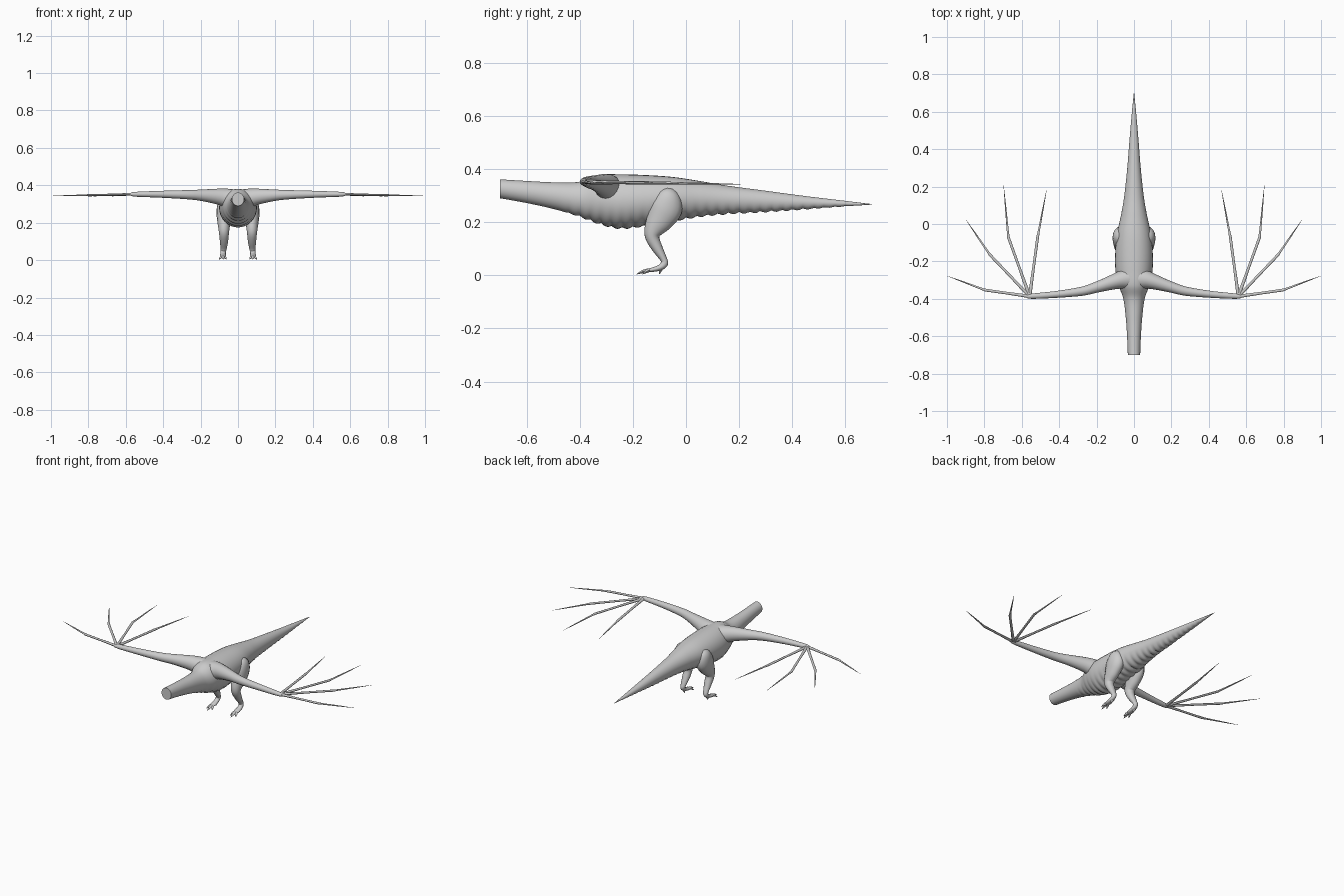
import bpy, bmesh, math
from mathutils import Vector

if "Cube" in bpy.data.objects:
    bpy.data.objects.remove(bpy.data.objects["Cube"], do_unlink=True)

grey = bpy.data.materials.new("pale grey")
grey.use_nodes = True
colour = (0.6, 0.6, 0.6, 1)
grey.diffuse_color = colour
grey.node_tree.nodes["Principled BSDF"].inputs["Base Color"].default_value = colour


def smooth_path(stations, steps):
    """Catmull-Rom through stations of equal length tuples."""
    p = [stations[0]] + list(stations) + [stations[-1]]
    out = []
    for i in range(1, len(p) - 2):
        for s in range(steps):
            t = s / steps
            out.append([0.5 * (2 * b + (c - a) * t + (2 * a - 5 * b + 4 * c - d) * t * t
                               + (3 * b - a - 3 * c + d) * t ** 3)
                        for a, b, c, d in zip(*p[i - 1:i + 3])])
    out.append(list(stations[-1]))
    return out


def make_object(name, rings):
    """Skin a list of point rings, cap both ends, shade smooth."""
    bm = bmesh.new()
    loops = [[bm.verts.new(p) for p in ring] for ring in rings]
    n = len(loops[0])
    for a, b in zip(loops, loops[1:]):
        for i in range(n):
            j = (i + 1) % n
            bm.faces.new((a[i], a[j], b[j], b[i]))
    bm.faces.new(loops[0])
    bm.faces.new(loops[-1])
    bmesh.ops.recalc_face_normals(bm, faces=bm.faces)
    mesh = bpy.data.meshes.new(name)
    bm.to_mesh(mesh)
    bm.free()
    mesh.materials.append(grey)
    obj = bpy.data.objects.new(name, mesh)
    bpy.context.collection.objects.link(obj)
    bpy.ops.object.select_all(action="DESELECT")
    obj.select_set(True)
    bpy.context.view_layer.objects.active = obj
    bpy.ops.object.shade_smooth_by_angle(angle=math.radians(50))
    return obj


def tube(name, stations, axis, sides=12, steps=4):
    """Stations are x, y, z, radius along axis, radius across it."""
    rows = smooth_path(stations, steps)
    pts = [Vector(r[:3]) for r in rows]
    rings = []
    for k, r in enumerate(rows):
        tangent = (pts[min(k + 1, len(pts) - 1)] - pts[max(k - 1, 0)]).normalized()
        u = (axis - tangent * axis.dot(tangent)).normalized()
        v = tangent.cross(u)
        rings.append([pts[k] + u * (r[3] * math.cos(a)) + v * (r[4] * math.sin(a))
                      for a in (2 * math.pi * i / sides for i in range(sides))])
    return make_object(name, rings)


# Body from open-cut neck to tail tip: y, top, bottom, half width
profile = [(-.7, .361, .29, .033), (-.6, .355, .272, .037), (-.5, .35, .25, .044),
           (-.4, .352, .222, .057), (-.33, .378, .196, .082), (-.25, .38, .178, .099),
           (-.15, .377, .187, .1), (-.05, .37, .205, .09), (.05, .355, .222, .069),
           (.15, .338, .232, .052), (.3, .318, .24, .036), (.45, .298, .25, .024),
           (.6, .28, .26, .011), (.7, .268, .266, .001)]
rings = []
for y, top, bottom, half in smooth_path(profile, 14):
    mid, tall = (top + bottom) / 2, (top - bottom) / 2
    # Scalloped belly plates fade in behind the neck and out at the tail tip
    fade = max(0, min(1, (y + .48) / .1, (.68 - y) / .3))
    ripple = .008 * fade * (abs(math.sin(math.pi * y / .04)) - .5)
    ring = []
    for i in range(32):
        a = 2 * math.pi * i / 32
        low = max(0, -math.sin(a))
        ring.append((half * math.cos(a), y, mid + tall * math.sin(a) - ripple * low))
    rings.append(ring)
make_object("body", rings)

UP, SIDE = Vector((0, 0, 1)), Vector((1, 0, 0))
WRIST = (.558, -.387, .352)
# Middle joint and tip of each wing finger, in plan
fingers = [((.797, -.353), (1, -.277)), ((.77, -.165), (.9, .025)),
           ((.672, -.07), (.697, .205)), ((.515, -.07), (.467, .185))]
toes = [(.062, -.165), (.08, -.186), (.1, -.165), (.08, -.1)]

for s, side in ((1, "left"), (-1, "right")):
    # Wing arm, flaring into the shoulder
    tube(side + "_wing_arm", [(s * x, y, z, r, w) for x, y, z, r, w in (
        (.0, -.29, .325, .05, .06), (.06, -.297, .332, .05, .05), (.11, -.31, .34, .042, .04),
        (.2, -.338, .347, .03, .029), (.28, -.36, .35, .024, .024),
        (.42, -.377, .352, .018, .018), (.545, -.386, .352, .013, .014),
        (.575, -.388, .352, .007, .007))], UP, 16)
    # Wing fingers: two straight bones with a slight knuckle
    wrist = Vector((s * WRIST[0], WRIST[1], WRIST[2]))
    for n, (joint, tip) in enumerate(fingers, 1):
        mid = Vector((s * joint[0], joint[1], .347))
        end = Vector((s * tip[0], tip[1], .343))
        path = [(wrist, .009), (wrist.lerp(mid, .1), .009), (wrist.lerp(mid, .5), .007),
                (mid, .0075), (mid.lerp(end, .1), .0055), (mid.lerp(end, .6), .0035),
                (end, .0006)]
        tube(f"{side}_wing_finger_{n}", [(*p, r * .8, r) for p, r in path], UP, 8, 1)
    # Leg: thigh, shin, ankle and sole
    tube(side + "_leg", [(s * x, y, z, rx, ry) for x, y, z, rx, ry in (
        (.055, -.06, .325, .012, .015), (.066, -.065, .3, .04, .045),
        (.073, -.075, .255, .042, .062), (.075, -.098, .21, .036, .052),
        (.075, -.122, .17, .03, .036), (.075, -.126, .14, .026, .026),
        (.075, -.107, .1, .022, .02), (.077, -.084, .06, .016, .013),
        (.079, -.082, .043, .014, .014), (.08, -.1, .028, .015, .011),
        (.08, -.13, .02, .017, .008), (.08, -.142, .016, .01, .005))], SIDE, 16)
    # Three front toes and a hind toe, each ending in a claw
    for n, (x, y) in enumerate(toes, 1):
        start = Vector((.08, -.125 if n < 4 else -.088, .022 if n < 4 else .036))
        end = Vector((x, y, .004))
        path = [(start, .007), (start.lerp(end, .35) + UP * .003, .008),
                (start.lerp(end, .65) + UP * .003, .007), (end, .001)]
        tube(f"{side}_toe_{n}", [(s * p.x, p.y, max(p.z, .004), r, r * .8) for p, r in path],
             SIDE, 8, 3)
